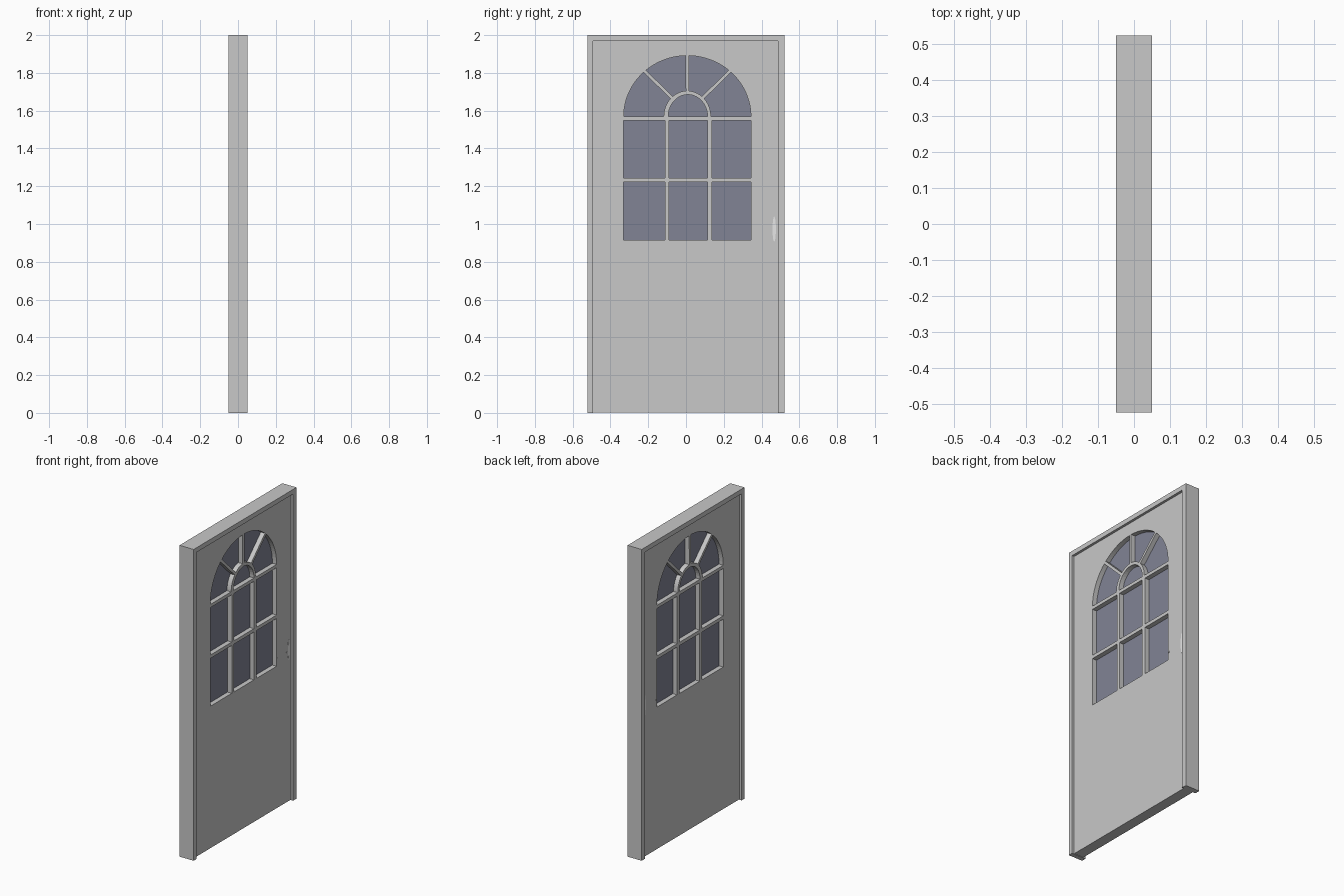
import bpy, bmesh, math
from mathutils import Matrix

if "Cube" in bpy.data.objects:
    bpy.data.objects.remove(bpy.data.objects["Cube"])


def material(name, rgb):
    m = bpy.data.materials.new(name)
    m.diffuse_color = (*rgb, 1)
    m.use_nodes = True
    m.node_tree.nodes["Principled BSDF"].inputs["Base Color"].default_value = m.diffuse_color
    return m


GREY = material("door_grey", (0.58, 0.58, 0.58))
GLASS = material("blue_grey_glass", (0.22, 0.23, 0.30))
SILVER = material("pale_silver", (0.80, 0.80, 0.80))

# Profiles are drawn in (y, z) and extruded along x
TO_YZ = Matrix(((0, 0, 1, 0), (1, 0, 0, 0), (0, 1, 0, 0), (0, 0, 0, 1)))


def plate(name, loops, half_depth, mat):
    """Filled outline (inner loops become holes) extruded to both sides of x = 0."""
    cu = bpy.data.curves.new(name + "_profile", 'CURVE')
    cu.dimensions = '2D'
    cu.fill_mode = 'BOTH'
    cu.extrude = half_depth
    for loop in loops:
        sp = cu.splines.new('POLY')
        sp.points.add(len(loop) - 1)
        for p, (y, z) in zip(sp.points, loop):
            p.co = (y, z, 0, 1)
        sp.use_cyclic_u = True
        sp.use_smooth = False
    tmp = bpy.data.objects.new(name + "_tmp", cu)
    bpy.context.collection.objects.link(tmp)
    bpy.context.view_layer.update()
    dg = bpy.context.evaluated_depsgraph_get()
    me = bpy.data.meshes.new_from_object(tmp.evaluated_get(dg))
    bpy.data.objects.remove(tmp)
    bm = bmesh.new()
    bm.from_mesh(me)
    bmesh.ops.transform(bm, matrix=TO_YZ, verts=bm.verts)
    bmesh.ops.remove_doubles(bm, verts=bm.verts, dist=1e-5)
    bmesh.ops.recalc_face_normals(bm, faces=bm.faces)
    for f in bm.faces:
        f.smooth = False
        f.material_index = 0
    bm.to_mesh(me)
    bm.free()
    me.name = name
    me.materials.clear()
    me.materials.append(mat)
    ob = bpy.data.objects.new(name, me)
    bpy.context.collection.objects.link(ob)
    return ob


def rect(y0, y1, z0, z1):
    return [(y0, z0), (y1, z0), (y1, z1), (y0, z1)]


def arc(cy, cz, a, b, t0, t1, n):
    """Elliptical arc between two angles in degrees."""
    out = []
    for i in range(n + 1):
        t = math.radians(t0 + (t1 - t0) * i / n)
        out.append((cy + a * math.cos(t), cz + b * math.sin(t)))
    return out


# Rectangular panes: two rows of three
panes = []
for z0, z1 in ((0.915, 1.222), (1.244, 1.548)):
    for y0, y1 in ((-0.33, -0.112), (-0.09, 0.114), (0.138, 0.343)):
        panes.append(rect(y0, y1, z0, z1))

# Arched panes: small half-round centre and four fan panes between the spokes
CY, CZ = 0.007, 1.569
panes.append(arc(CY + 0.003, CZ, 0.104, 0.116, 0, 180, 20))
spokes = (0, 48, 90, 132, 180)
for s0, s1 in zip(spokes, spokes[1:]):
    def gap(s, wide):
        return 0 if s in (0, 180) else wide
    outer = arc(CY, CZ, 0.3365, 0.322, s0 + gap(s0, 1.5), s1 - gap(s1, 1.5), 12)
    inner = arc(CY, CZ, 0.125, 0.136, s1 - gap(s1, 3.8), s0 + gap(s0, 3.8), 8)
    panes.append(outer + inner)

# Frame: two posts and a head
plate("door_frame", [[(-0.522, 0), (-0.493, 0), (-0.493, 1.97), (0.488, 1.97),
                      (0.488, 0), (0.522, 0), (0.522, 2), (-0.522, 2)]], 0.05, GREY)

# Door leaf with window openings, and the glass in them
plate("door_leaf", [rect(-0.493, 0.488, 0.003, 1.97)] + panes, 0.034, GREY)
plate("window_glass", panes, 0.004, GLASS)

# Almost flush handle plate and the two small fixings, showing on both sides
plate("handle_plate", [arc(0.467, 0.973, 0.009, 0.066, 0, 345, 23)], 0.0355, SILVER)
for i, y in enumerate((0.352, 0.446)):
    plate("handle_fixing_%d" % (i + 1), [arc(y, 0.964, 0.005, 0.005, 0, 315, 7)], 0.035, GREY)
